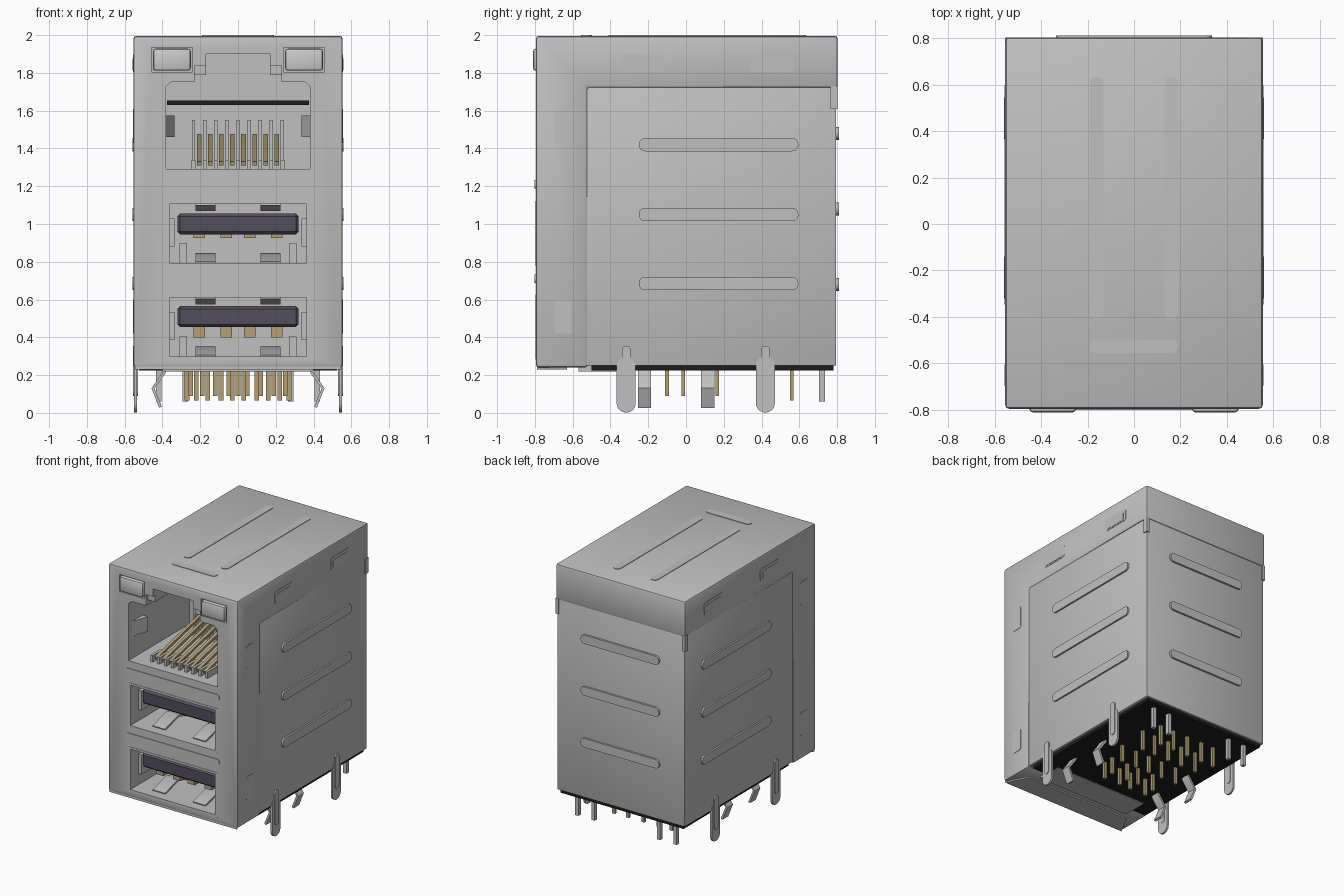
import bpy, bmesh, math
from mathutils import Vector

if "Cube" in bpy.data.objects:
    bpy.data.objects.remove(bpy.data.objects["Cube"])


def material(name, rgb):
    m = bpy.data.materials.new(name)
    m.diffuse_color = (*rgb, 1)
    m.use_nodes = True
    m.node_tree.nodes["Principled BSDF"].inputs["Base Color"].default_value = m.diffuse_color
    return m


STEEL = material("shell_grey", (0.53, 0.53, 0.53))
LENS = material("lens_grey", (0.6, 0.6, 0.6))
GOLD = material("contact_gold", (0.46, 0.35, 0.18))
TONGUE = material("tongue_dark_violet", (0.085, 0.075, 0.11))
BLACK = material("base_black", (0.012, 0.012, 0.012))


def prism(name, pts, axis, a, b, mat=STEEL):
    """Extrude a 2D outline along an axis: x uses (y,z), y uses (x,z), z uses (x,y)."""
    place = {'x': lambda u, v, w: (w, u, v),
             'y': lambda u, v, w: (u, w, v),
             'z': lambda u, v, w: (u, v, w)}[axis]
    bm = bmesh.new()
    face = bm.faces.new([bm.verts.new(place(u, v, a)) for u, v in pts])
    ext = bmesh.ops.extrude_face_region(bm, geom=[face])
    shift = Vector(place(0, 0, b - a))
    bmesh.ops.translate(bm, vec=shift,
                        verts=[g for g in ext['geom'] if isinstance(g, bmesh.types.BMVert)])
    bmesh.ops.recalc_face_normals(bm, faces=bm.faces)
    me = bpy.data.meshes.new(name)
    bm.to_mesh(me)
    bm.free()
    me.materials.append(mat)
    ob = bpy.data.objects.new(name, me)
    bpy.context.collection.objects.link(ob)
    return ob


def box(name, x0, x1, y0, y1, z0, z1, mat=STEEL):
    return prism(name, [(x0, y0), (x1, y0), (x1, y1), (x0, y1)], 'z', z0, z1, mat)


def rounded(u0, u1, v0, v1, r, seg=6):
    pts = []
    for k, (cu, cv) in enumerate([(u1 - r, v1 - r), (u0 + r, v1 - r),
                                  (u0 + r, v0 + r), (u1 - r, v0 + r)]):
        for i in range(seg + 1):
            t = math.pi / 2 * (k + i / seg)
            pts.append((cu + r * math.cos(t), cv + r * math.sin(t)))
    return pts


def strip(path, t):
    """Outline of a thin bent strip following a path."""
    out, back = [], []
    for i, p in enumerate(path):
        a, b = path[max(i - 1, 0)], path[min(i + 1, len(path) - 1)]
        d = (Vector(b) - Vector(a)).normalized() * t / 2
        out.append((p[0] - d.y, p[1] + d.x))
        back.append((p[0] + d.y, p[1] - d.x))
    return out + back[::-1]


def apply_mods(ob):
    bpy.context.view_layer.objects.active = ob
    for m in list(ob.modifiers):
        bpy.ops.object.modifier_apply(modifier=m.name)


# shell: L-shaped front collar and top band, over a slightly narrower body
hull = prism("front_and_top_shell", [(-.795, .24), (-.52, .24), (-.52, 1.72), (.803, 1.72),
                                     (.803, 1.996), (-.795, 1.996)], 'x', -.554, .554)
core = box("rear_body", -.545, .545, -.54, .795, .25, 1.75)
for ob, w in ((hull, .016), (core, .006)):
    bev = ob.modifiers.new("bevel", 'BEVEL')
    bev.width, bev.segments, bev.limit_method = w, 2, 'ANGLE'

# socket cavities
half = [(.38, 1.29), (.38, 1.73), (.35, 1.755), (.23, 1.755), (.23, 1.84), (.17, 1.84), (.17, 1.9)]
outline = half + [(-x, z) for x, z in reversed(half)]
PORTS = (.78, .285)
cutters = [prism("network_cutter", outline, 'y', -1, -.05)]
for z in PORTS:
    cutters.append(box("port_cutter", -.38, .38, -1, -.15, z, z + .34))
for s in (-1, 1):
    cutters.append(box("lamp_cutter", s * .35 - .108, s * .35 + .108, -1, -.7, 1.805, 1.935))
for ob in (hull, core):
    for c in cutters:
        m = ob.modifiers.new("cut", 'BOOLEAN')
        m.object, m.operation, m.solver = c, 'DIFFERENCE', 'EXACT'
    apply_mods(ob)
for c in cutters:
    bpy.data.objects.remove(c)

# indicator lenses
for s in (-1, 1):
    lens = box("indicator_lens", s * .35 - .1, s * .35 + .1, -.81, -.69, 1.812, 1.928, LENS)
    b = lens.modifiers.new("bevel", 'BEVEL')
    b.width, b.segments = .014, 2
    apply_mods(lens)

# pressed ribs on front, top, back and sides
for z in (1.21, .71):
    prism("front_rib", rounded(-.4, .4, z - .023, z + .023, .022), 'y', -.801, -.78)
for x in (-.16, .16):
    prism("top_rib", rounded(x - .029, x + .029, -.41, .635, .028), 'z', 1.98, 2.0)
prism("top_cross_rib", rounded(-.19, .19, -.555, -.497, .028), 'z', 1.98, 2.0)
for z in (1.48, 1.08, .68):
    prism("back_rib", rounded(-.335, .335, z - .034, z + .034, .033), 'y', .78, .81)
for s in (-1, 1):
    for z in (1.42, 1.05, .685):
        prism("side_rib", rounded(-.25, .595, z - .035, z + .035, .034), 'x', s * .53, s * .558)
    # embossed latch windows on the band and collar
    for y in (-.23, .455):
        prism("band_window", rounded(y - .116, y + .116, 1.805, 1.898, .02), 'x', s * .54, s * .557)
        prism("band_window_face", rounded(y - .09, y + .09, 1.815, 1.875, .01), 'x', s * .54, s * .559)
    for z in (1.52, .51):
        prism("collar_window", rounded(-.695, -.605, z - .09, z + .09, .015), 'x', s * .54, s * .557)
    # folded flap at the rear corner
    box("corner_flap", s * .53, s * .554, .765, .803, 1.61, 1.73)
    # board tabs with stiffening rib
    for y in (-.317, .42):
        prism("board_tab", rounded(y - .05, y + .05, .002, .3, .049), 'x', s * .535, s * .55)
        prism("board_tab_rib", rounded(y - .023, y + .023, .09, .355, .022), 'x', s * .53, s * .556)
    # bent spring clips
    for y in (-.22, .115):
        prism("spring_clip", strip([(s * .385, .25), (s * .39, .215), (s * .45, .13), (s * .41, .03)], .016),
              'y', y - .035, y + .035)
    # indicator leads
    for x in (.28, .42):
        box("indicator_lead", s * x - .014, s * x + .014, .705, .735, .06, .25)

# underside
box("black_base", -.525, .525, -.5, .78, .225, .27, BLACK)
prism("front_lip", [(-.545, -.79), (.545, -.79), (.46, -.63), (-.46, -.63)], 'z', .23, .25)
box("lower_port_plate", -.4, .4, -.57, -.37, .22, .26)

# solder pins
for y, xs in ((-.1, (-.19, -.05, .05, .19)), (-.015, (-.19, -.05, .05, .19)),
              (.165, (-.25, -.12, 0, .12, .25)), (.42, (-.22, -.09, .03, .16, .27)),
              (.56, (-.27, -.16, -.03, .1, .22))):
    for x in xs:
        z0 = .065 if y > .2 else .09
        box("solder_pin", x - .012, x + .012, y - .01, y + .01, z0, .25, GOLD)

# network socket: sloping contacts, combs, side springs and latch ledge
for i in range(8):
    x = -.206 + i * .0588
    prism("network_contact", strip([(-.7, 1.32), (-.62, 1.34), (-.1, 1.46), (-.05, 1.465)], .02),
          'x', x - .012, x + .012, GOLD)
for i in range(9):
    x = -.2354 + i * .0588
    box("rear_comb_tooth", x - .009, x + .009, -.2, -.04, 1.28, 1.55)
    box("front_comb_tooth", x - .01, x + .01, -.72, -.6, 1.28, 1.34)
box("latch_slot", -.375, .375, -.06, -.045, 1.63, 1.655, BLACK)
for s in (-1, 1):
    prism("side_spring", [(s * .39, -.78), (s * .335, -.62), (s * .39, -.62)], 'z', 1.46, 1.575)
    box("latch_shoulder", s * .17, s * .235, -.77, -.5, 1.79, 1.85)

# stacked ports: rim, tongue, contacts and leaf springs
for z, tz, cz in ((PORTS[0], .945, .925), (PORTS[1], .455, .4)):
    for s in (-1, 1):
        box("port_rim_side", s * .362, s * .382, -.798, -.2, z, z + .34)
        box("port_side_spring", s * .335, s * .365, -.7, -.45, z + .1, z + .25)
        box("port_inner_post", s * .27, s * .31, -.4, -.15, z, z + .12)
        prism("floor_spring", strip([(-.72, z + .015), (-.55, z + .06), (-.42, z + .02)], .014),
              'x', s * .12, s * .225)
        prism("roof_spring", strip([(-.72, z + .325), (-.55, z + .295), (-.42, z + .32)], .012),
              'x', s * .12, s * .225)
    box("port_rim_floor", -.38, .38, -.798, -.2, z - .003, z + .014)
    box("port_rim_roof", -.38, .38, -.798, -.2, z + .326, z + .343)
    tongue = box("port_tongue", -.32, .32, -.72, -.14, tz, tz + .11, TONGUE)
    b = tongue.modifiers.new("bevel", 'BEVEL')
    b.width, b.segments = .014, 1
    apply_mods(tongue)
    for x in (-.205, -.062, .062, .205):
        box("port_contact", x - .03, x + .03, -.66, -.14, cz, tz + .005, GOLD)

# smooth rounded edges, keep corners sharp
bpy.ops.object.select_all(action='SELECT')
bpy.context.view_layer.objects.active = hull
bpy.ops.object.shade_smooth_by_angle(angle=math.radians(35))
